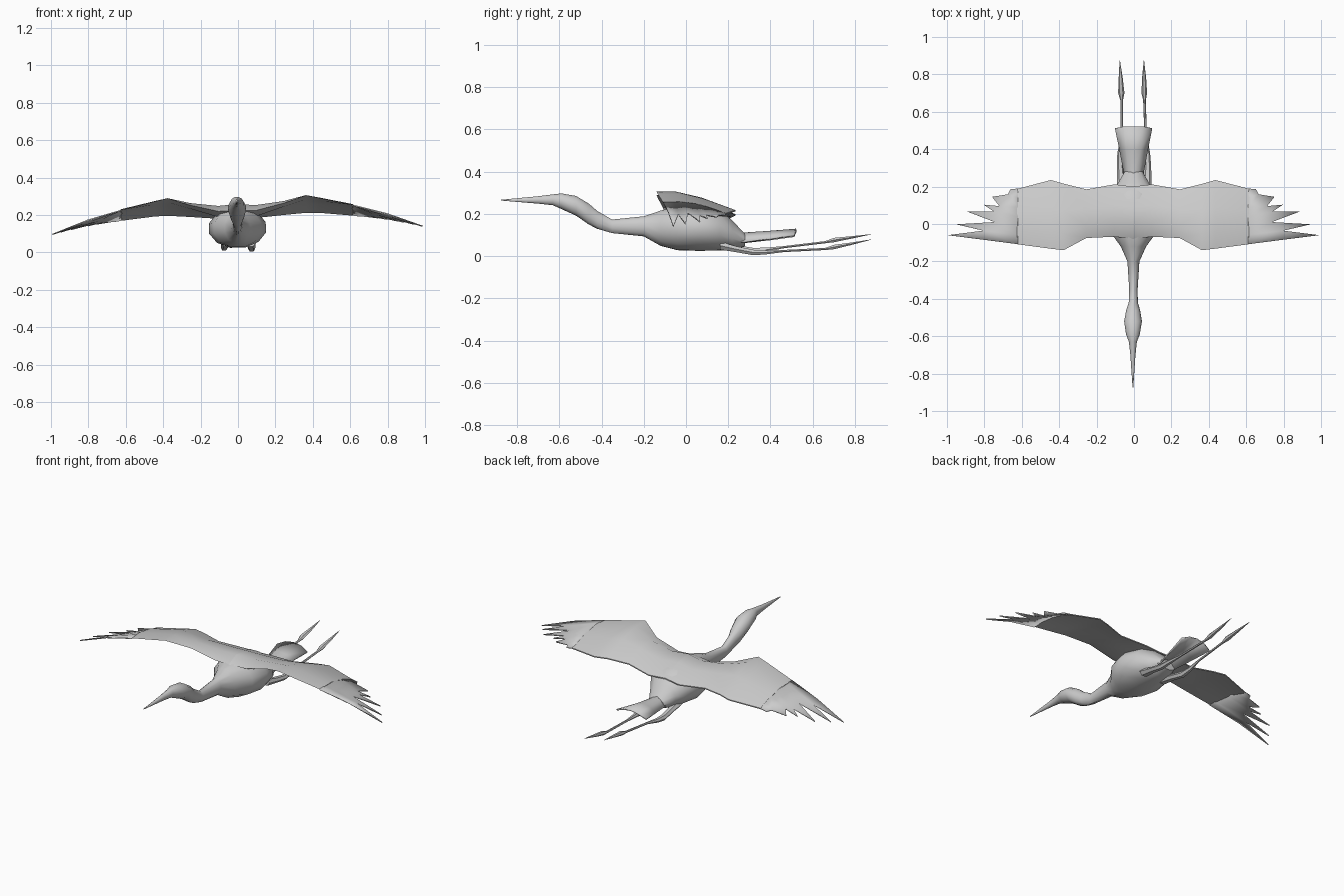
import bpy, bmesh, math
from mathutils import Vector

if "Cube" in bpy.data.objects:
    bpy.data.objects.remove(bpy.data.objects["Cube"])

ROLL = -0.022  # slight bank of the bird


def finish(name, bm, mirror=False, thick=0, roll=True, angle=40):
    bmesh.ops.recalc_face_normals(bm, faces=bm.faces)
    me = bpy.data.meshes.new(name)
    bm.to_mesh(me)
    bm.free()
    ob = bpy.data.objects.new(name, me)
    bpy.context.collection.objects.link(ob)
    if thick:
        m = ob.modifiers.new("Solidify", 'SOLIDIFY')
        m.thickness = thick
        m.offset = 0
    if mirror:
        ob.modifiers.new("Mirror", 'MIRROR')
    if roll:
        ob.rotation_euler.y = ROLL
    bpy.ops.object.select_all(action='DESELECT')
    ob.select_set(True)
    bpy.context.view_layer.objects.active = ob
    bpy.ops.object.shade_smooth_by_angle(angle=math.radians(angle))
    return ob


def loft(rings):
    bm = bmesh.new()
    vs = [[bm.verts.new(p) for p in r] for r in rings]
    n = len(vs[0])
    for a, b in zip(vs, vs[1:]):
        for i in range(n):
            j = (i + 1) % n
            bm.faces.new((a[i], a[j], b[j], b[i]))
    bm.faces.new(vs[0])
    bm.faces.new(vs[-1])
    return bm


def ring(x, y, z, rx, rz, n):
    return [(x + rx * math.sin(2 * math.pi * (i + .5) / n),
             y, z + rz * math.cos(2 * math.pi * (i + .5) / n)) for i in range(n)]


# beak, head, neck and body: y, top z, bottom z, half width
body = [(-.875, .267, .263, .002), (-.70, .284, .248, .014), (-.63, .293, .24, .022),
        (-.59, .298, .222, .038), (-.52, .286, .19, .049), (-.46, .25, .148, .038),
        (-.42, .215, .128, .025), (-.35, .174, .108, .023), (-.20, .19, .092, .033),
        (-.12, .218, .046, .07), (-.04, .238, .025, .13), (.06, .24, .022, .157),
        (.16, .222, .024, .125), (.22, .17, .028, .085), (.28, .105, .045, .05)]
finish("body", loft([ring(0, y, (t + b) / 2, w, (t - b) / 2, 12) for y, t, b, w in body]))

# inner wing: x, leading y z, trailing y z, thickness
arm = [(.0, -.08, .225, .20, .19, .07), (.10, -.068, .222, .212, .185, .06),
       (.25, -.075, .258, .185, .198, .03), (.37, -.14, .298, .215, .207, .022),
       (.44, -.132, .282, .235, .205, .018), (.62, -.108, .24, .188, .186, .010)]


def section(x, yl, zl, yt, zt, th):
    def at(f, h):
        return (x, yl + (yt - yl) * f, zl + (zt - zl) * f + h + .02 * math.sin(math.pi * f))
    return [at(0, 0), at(.25, th * .4), at(.6, th * .3), at(1, .003),
            at(1, -.003), at(.6, -th * .4), at(.25, -th * .6)]


finish("wings", loft([section(*s) for s in arm]), mirror=True)

# flight feathers: tip, then the notch behind it
tips = [(.99, -.06, .118), (.945, -.002, .13), (.89, .067, .142),
        (.80, .103, .16), (.755, .145, .168), (.655, .187, .18)]
notches = [(.80, -.084, .19), (.80, -.036, .18), (.74, .01, .188), (.745, .066, .176),
           (.715, .095, .178), (.67, .158, .18), (.62, .188, .186)]
sec = arm[-1]
bm = bmesh.new()
base = []
for i in range(7):
    f = i / 6
    base.append(bm.verts.new((.615, sec[1] + (sec[3] - sec[1]) * f,
                sec[2] + (sec[4] - sec[2]) * f + .02 * math.sin(math.pi * f))))
nv = [bm.verts.new(p) for p in notches]
for i, t in enumerate(tips):
    tv = bm.verts.new(t)
    bm.faces.new((base[i], nv[i], nv[i + 1], base[i + 1]))
    bm.faces.new((nv[i], tv, nv[i + 1]))
finish("flight_feathers", bm, mirror=True, thick=.006)

# tail: arched fan
bm = bmesh.new()
rows = []
for y, w, zc, ze in [(.20, .06, .11, .065), (.28, .052, .108, .066), (.40, .075, .116, .08), (.522, .098, .126, .096)]:
    rows.append([bm.verts.new((w * u, y - (.01 if abs(u) == 1 and y > .5 else 0),
                 zc + (ze - zc) * u * u)) for u in (-1, -.5, 0, .5, 1)])
for a, b in zip(rows, rows[1:]):
    for i in range(4):
        bm.faces.new((a[i], a[i + 1], b[i + 1], b[i]))
finish("tail", bm, thick=.008)

# trailing legs: y, x, z, half width, half height
left = [(.16, -.06, .05, .03, .022), (.24, -.068, .038, .022, .016), (.32, -.074, .024, .018, .017),
        (.38, -.075, .03, .014, .012), (.46, -.066, .042, .007, .006), (.66, -.066, .066, .007, .006),
        (.70, -.068, .076, .017, .012), (.78, -.071, .088, .011, .007), (.875, -.076, .103, .001, .001)]
right = [(.16, .065, .05, .03, .022), (.24, .072, .032, .022, .016), (.32, .073, .017, .018, .015),
         (.38, .072, .018, .014, .011), (.46, .063, .024, .007, .006), (.66, .056, .034, .007, .006),
         (.70, .055, .043, .015, .012), (.78, .054, .058, .011, .007), (.875, .053, .078, .001, .001)]
for name, leg in (("left_leg", left), ("right_leg", right)):
    finish(name, loft([ring(x, y, z, rx, rz, 6) for y, x, z, rx, rz in leg]), roll=False)
